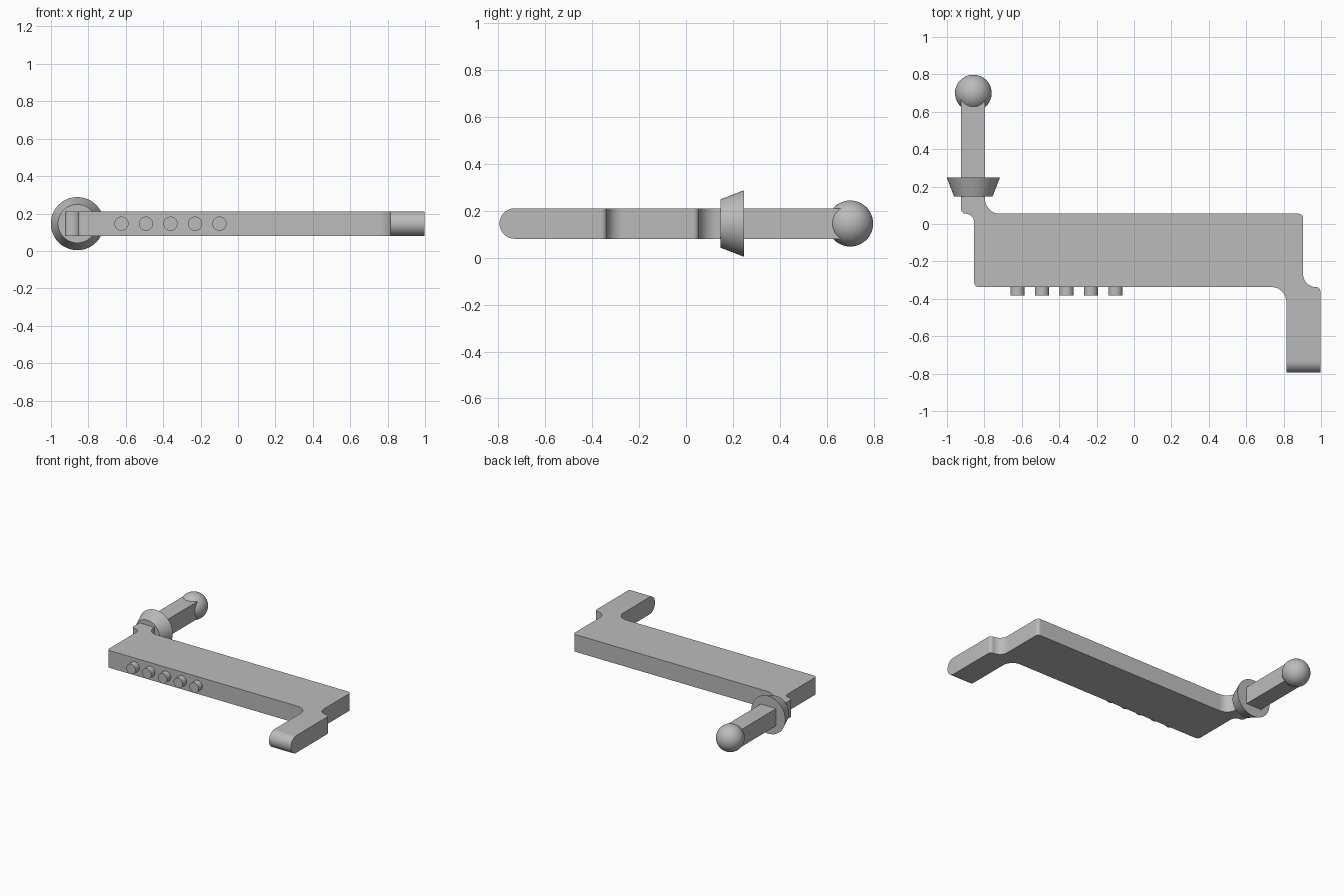
import bpy, bmesh, math
from mathutils import Vector

if "Cube" in bpy.data.objects:
    bpy.data.objects.remove(bpy.data.objects["Cube"])

grey = bpy.data.materials.new("plain grey")
grey.use_nodes = True
colour = (0.5, 0.5, 0.5, 1)
grey.diffuse_color = colour
grey.node_tree.nodes["Principled BSDF"].inputs["Base Color"].default_value = colour

MID = 0.146      # height of the centre line
HALF = 0.065     # half the bar thickness
ARM_X = -0.859   # centre of the ball arm


def finish(obj):
    obj.data.materials.append(grey)
    bpy.ops.object.select_all(action="DESELECT")
    obj.select_set(True)
    bpy.context.view_layer.objects.active = obj
    bpy.ops.object.shade_smooth_by_angle(angle=math.radians(35))


def rounded(corners, steps=8):
    """Turn (x, y, radius) right-angled corners into a filleted outline."""
    points = []
    for i, (x, y, r) in enumerate(corners):
        p = Vector((x, y, 0))
        if r == 0:
            points.append(p)
            continue
        before = Vector((*corners[i - 1][:2], 0)) - p
        after = Vector((*corners[(i + 1) % len(corners)][:2], 0)) - p
        a, b = before.normalized() * r, after.normalized() * r
        for s in range(steps + 1):
            t = s / steps * math.pi / 2
            points.append(p + a * (1 - math.sin(t)) + b * (1 - math.cos(t)))
    return points


def cone(name, x, y0, y1, r0, r1, sides=48):
    """Solid of revolution along y, radius r0 at y0 and r1 at y1."""
    bpy.ops.mesh.primitive_cone_add(
        vertices=sides, radius1=r0, radius2=r1, depth=y1 - y0,
        location=(x, (y0 + y1) / 2, MID), rotation=(-math.pi / 2, 0, 0))
    obj = bpy.context.object
    obj.name = name
    finish(obj)


# Crank-shaped body: ball arm, wide plate and leg in one filleted profile
outline = rounded([
    (-0.925, 0.7, 0), (-0.925, 0.055, 0.025), (-0.855, 0.055, 0.045),
    (-0.855, -0.337, 0.025), (0.815, -0.337, 0.08), (0.815, -0.795, 0),
    (0.997, -0.795, 0), (0.997, -0.337, 0.025), (0.904, -0.337, 0.068),
    (0.904, 0.055, 0.025), (-0.797, 0.055, 0.08), (-0.797, 0.7, 0)])
bm = bmesh.new()
base = bm.faces.new([bm.verts.new(p + Vector((0, 0, MID - HALF))) for p in outline])
top = bmesh.ops.extrude_face_region(bm, geom=[base])["geom"]
bmesh.ops.translate(bm, vec=(0, 0, 2 * HALF),
                    verts=[v for v in top if isinstance(v, bmesh.types.BMVert)])
bmesh.ops.recalc_face_normals(bm, faces=bm.faces)

# Half-round leg tip
tip = [e for e in bm.edges if all(v.co.y < -0.79 for v in e.verts)
       and abs(e.verts[0].co.x - e.verts[1].co.x) > 0.1]
bmesh.ops.bevel(bm, geom=tip, offset=HALF - 0.0005, segments=10,
                profile=0.5, affect="EDGES")
mesh = bpy.data.meshes.new("crank_body")
bm.to_mesh(mesh)
bm.free()
body = bpy.data.objects.new("crank_body", mesh)
bpy.context.collection.objects.link(body)
finish(body)

# Flared collar on the arm
cone("flared_collar", ARM_X, 0.147, 0.248, 0.103, 0.142)

# Ball at the arm's end
bpy.ops.mesh.primitive_uv_sphere_add(segments=48, ring_count=24, radius=0.098,
                                     location=(ARM_X, 0.7, MID))
ball = bpy.context.object
ball.name = "arm_ball"
finish(ball)

# Row of buttons on the front edge
for i in range(5):
    cone(f"button_{i + 1}", -0.623 + i * 0.131, -0.383, -0.33, 0.038, 0.038, 32)
